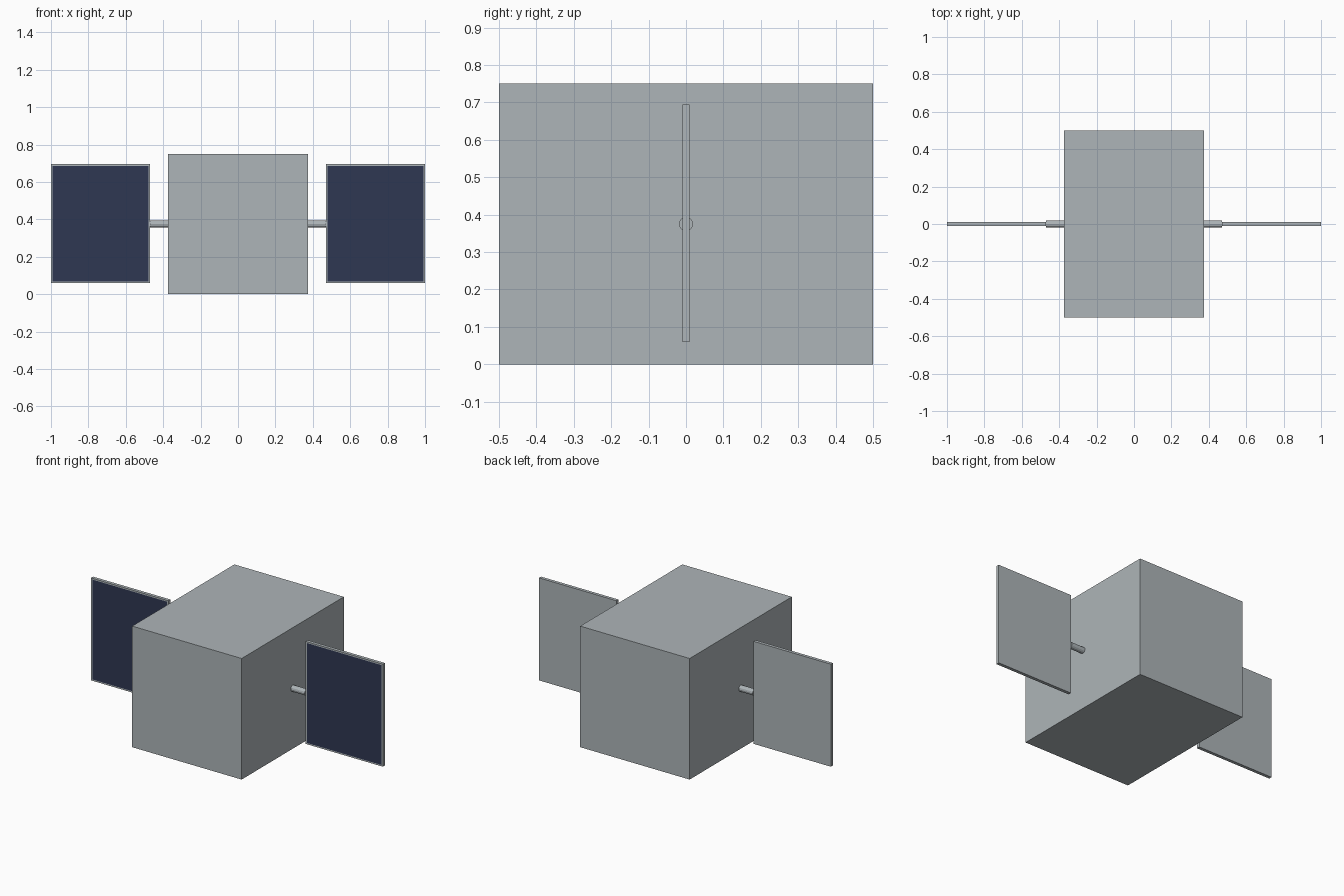
import bpy
import bmesh
from math import pi
from mathutils import Matrix, Vector

cube = bpy.data.objects.get("Cube")
if cube:
    bpy.data.objects.remove(cube, do_unlink=True)


def material(name, colour):
    mat = bpy.data.materials.new(name)
    mat.use_nodes = True
    mat.diffuse_color = (*colour, 1)
    shader = mat.node_tree.nodes["Principled BSDF"]
    shader.inputs["Base Color"].default_value = (*colour, 1)
    shader.inputs["Roughness"].default_value = 0.6
    return mat


grey = material("satellite grey", (0.42, 0.46, 0.48))
navy = material("solar cell navy", (0.028, 0.038, 0.085))


def finish(bm, name, *mats):
    mesh = bpy.data.meshes.new(name)
    bm.to_mesh(mesh)
    bm.free()
    for mat in mats:
        mesh.materials.append(mat)
    obj = bpy.data.objects.new(name, mesh)
    bpy.context.collection.objects.link(obj)


def box(size, centre):
    bm = bmesh.new()
    bmesh.ops.create_cube(bm, size=1, matrix=Matrix.Translation(centre) @ Matrix.Diagonal((*size, 1)))
    return bm


MID = 0.375      # half height of the body, also its half width
INNER = 0.47     # inner edge of each solar panel

# Main body
finish(box((2 * MID, 1, 2 * MID), (0, 0, MID)), "body", grey)

for side, label in ((1, "left"), (-1, "right")):
    # Solar panel with dark cells inset in the front face
    width = 1 - INNER
    bm = box((width, 0.02, 0.635), (side * (INNER + width / 2), 0, 0.377))
    front = [f for f in bm.faces if f.normal.dot(Vector((0, -1, 0))) > 0.9]
    bmesh.ops.inset_region(bm, faces=front, thickness=0.012)
    front[0].material_index = 1
    finish(bm, label + "_solar_panel", grey, navy)

    # Round strut joining panel and body
    bm = bmesh.new()
    place = Matrix.Translation((side * (MID + INNER) / 2, 0, MID)) @ Matrix.Rotation(pi / 2, 4, "Y")
    bmesh.ops.create_cone(bm, cap_ends=True, segments=12, radius1=0.019, radius2=0.019,
                          depth=INNER - MID, matrix=place)
    finish(bm, label + "_strut", grey)
